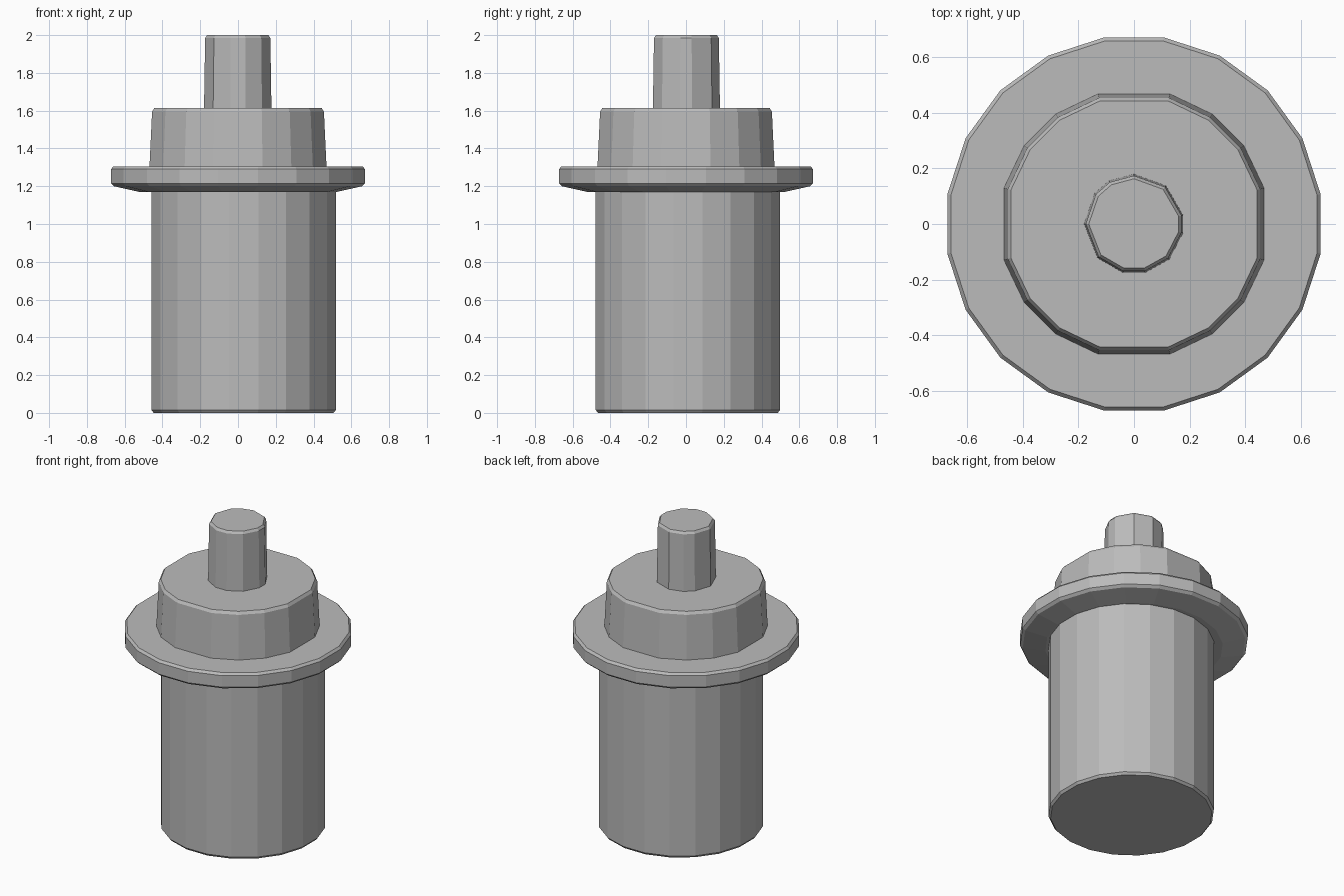
import bpy, bmesh
from math import cos, sin, radians

cube = bpy.data.objects.get("Cube")
if cube:
    bpy.data.objects.remove(cube, do_unlink=True)

metal = bpy.data.materials.new("grey metal")
metal.use_nodes = True
grey = (0.5, 0.5, 0.5, 1)
metal.diffuse_color = grey
metal.node_tree.nodes["Principled BSDF"].inputs["Base Color"].default_value = grey


def lathe(name, profile, angles, centre=(0, 0)):
    """Closed faceted solid: (radius, z) profile, bottom to top, around the angles."""
    bm = bmesh.new()
    rings = [[bm.verts.new((centre[0] + r * cos(radians(a)),
                            centre[1] + r * sin(radians(a)), z)) for a in angles]
             for r, z in profile]
    n = len(angles)
    for low, high in zip(rings, rings[1:]):
        for i in range(n):
            j = (i + 1) % n
            bm.faces.new((low[i], low[j], high[j], high[i]))
    bm.faces.new(rings[0][::-1])
    bm.faces.new(rings[-1])
    mesh = bpy.data.meshes.new(name)
    bm.to_mesh(mesh)
    bm.free()
    mesh.materials.append(metal)
    obj = bpy.data.objects.new(name, mesh)
    bpy.context.collection.objects.link(obj)
    return obj


twenty = [9 + 18 * i for i in range(20)]
# Collar has wide flats on the four axis sides
collar_angles = [q + a for q in (0, 90, 180, 270) for a in (15.5, 35.5, 54.5, 74.5)]
# Pin is hand-cut with uneven facets
pin_angles = [-10, 10, 50, 90, 120, 142, 180, 223, 257, 283, 315]

# Main cylinder, sitting slightly off centre
lathe("body", [(0.482, 0), (0.494, 0.015), (0.494, 1.2)], twenty, (0.03, 0.01))

# Wide rim with a sloped underside
lathe("flange", [(0.53, 1.17), (0.665, 1.2), (0.681, 1.215),
                 (0.681, 1.29), (0.668, 1.305)], twenty)

# Tapered collar above the rim
lathe("collar", [(0.487, 1.29), (0.472, 1.595), (0.46, 1.613)], collar_angles)

# Narrow pin on top
lathe("pin", [(0.18, 1.6), (0.174, 1.985), (0.163, 2.0)], pin_angles)
